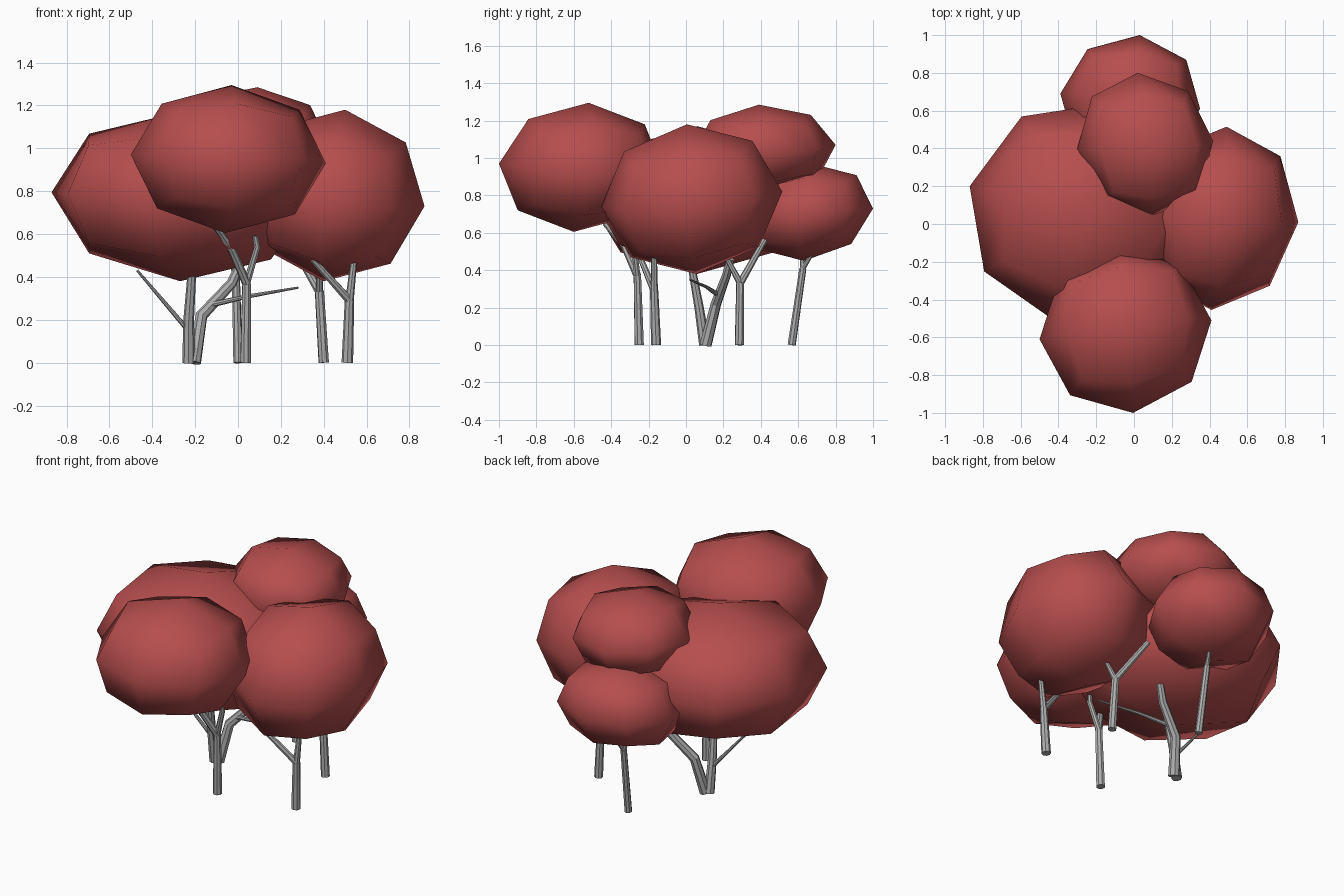
import bpy
import bmesh
from mathutils import Matrix, Vector

old = bpy.data.objects.get("Cube")
if old:
    bpy.data.objects.remove(old, do_unlink=True)


def make_material(name, colour):
    mat = bpy.data.materials.new(name)
    mat.use_nodes = True
    mat.diffuse_color = (*colour, 1)
    mat.node_tree.nodes["Principled BSDF"].inputs["Base Color"].default_value = (*colour, 1)
    return mat


leaf_red = make_material("leaf red", (0.47, 0.075, 0.075))
bark_grey = make_material("bark grey", (0.42, 0.42, 0.42))


def crown(name, centre, x_axis, y_axis, z_axis):
    """Faceted round crown: a once-divided cube pushed out to a tilted ellipsoid."""
    bm = bmesh.new()
    bmesh.ops.create_cube(bm, size=2)
    bmesh.ops.subdivide_edges(bm, edges=bm.edges[:], cuts=1, use_grid_fill=True)
    frame = Matrix((x_axis, y_axis, z_axis)).transposed()
    for v in bm.verts:
        v.co = frame @ v.co.normalized() + Vector(centre)
    for f in bm.faces:
        f.smooth = True
    mesh = bpy.data.meshes.new(name)
    bm.to_mesh(mesh)
    bm.free()
    mesh.materials.append(leaf_red)
    bpy.context.collection.objects.link(bpy.data.objects.new(name, mesh))


def trunk(name, *limbs):
    """Tapered round limbs; each limb is (start radius, end radius, points)."""
    curve = bpy.data.curves.new(name, "CURVE")
    curve.dimensions = "3D"
    curve.bevel_depth = 1
    curve.bevel_resolution = 2
    curve.use_fill_caps = True
    for r0, r1, points in limbs:
        spline = curve.splines.new("POLY")
        spline.points.add(len(points) - 1)
        for i, (p, co) in enumerate(zip(spline.points, points)):
            p.co = (*co, 1)
            p.radius = r0 + (r1 - r0) * i / (len(points) - 1)
    curve.materials.append(bark_grey)
    obj = bpy.data.objects.new(name, curve)
    bpy.context.collection.objects.link(obj)
    bpy.ops.object.select_all(action="DESELECT")
    bpy.context.view_layer.objects.active = obj
    obj.select_set(True)
    bpy.ops.object.convert(target="MESH")
    bpy.ops.object.shade_smooth_by_angle()


# Crowns: centre, then the three tilted half-axes
crown("front_crown", (-.045, -.56, .95), (.455, .05, -.02), (-.04, .44, -.02), (.015, .04, .345))
crown("right_crown", (-.27, .06, .775), (.6, -.14, -.02), (.14, .58, 0), (0, 0, .395))
crown("left_crown", (.45, .03, .78), (.42, -.02, -.05), (.04, .485, .04), (.05, -.025, .4))
crown("upper_back_crown", (.06, .42, 1.05), (.36, .02, -.02), (-.04, .38, .02), (.03, -.03, .235))
crown("lower_back_crown", (-.02, .65, .71), (.37, -.04, 0), (.05, .35, .02), (0, .02, .26))

# Trunks with their forks
fork = (.04, -.26, .37)
trunk("front_trunk",
      (.026, .021, [(.035, -.25, 0), fork]),
      (.021, .017, [fork, (-.03, -.33, .53), (-.11, -.43, .65)]),
      (.018, .013, [fork, (.09, -.28, .54), (.08, -.29, .59)]))

fork = (.52, -.17, .29)
trunk("left_front_trunk",
      (.027, .022, [(.51, -.16, 0), fork]),
      (.02, .015, [fork, (.54, -.17, .47)]),
      (.02, .015, [fork, (.35, -.25, .48)]))

fork = (.38, .29, .33)
trunk("left_back_trunk",
      (.025, .022, [(.4, .285, 0), fork]),
      (.02, .016, [fork, (.25, .42, .56)]),
      (.018, .013, [fork, (.38, .22, .46)]))

fork = (-.01, .625, .41)
trunk("back_trunk",
      (.022, .019, [(0, .565, 0), fork]),
      (.015, .01, [fork, (.01, .67, .48)]),
      (.015, .01, [fork, (-.04, .62, .49)]))

trunk("right_trunk",
      (.03, .02, [(-.23, .1, 0), (-.23, .07, .2), (-.215, .03, .42)]),
      (.033, .02, [(-.205, .105, 0), (-.17, .16, .22), (-.03, .215, .37), (.01, .24, .46)]))

# Thin side twigs
trunk("right_twigs",
      (.012, .006, [(-.24, .08, .16), (-.47, .03, .43)]),
      (.014, .005, [(-.13, .17, .27), (.05, .11, .31), (.28, .02, .35)]))
